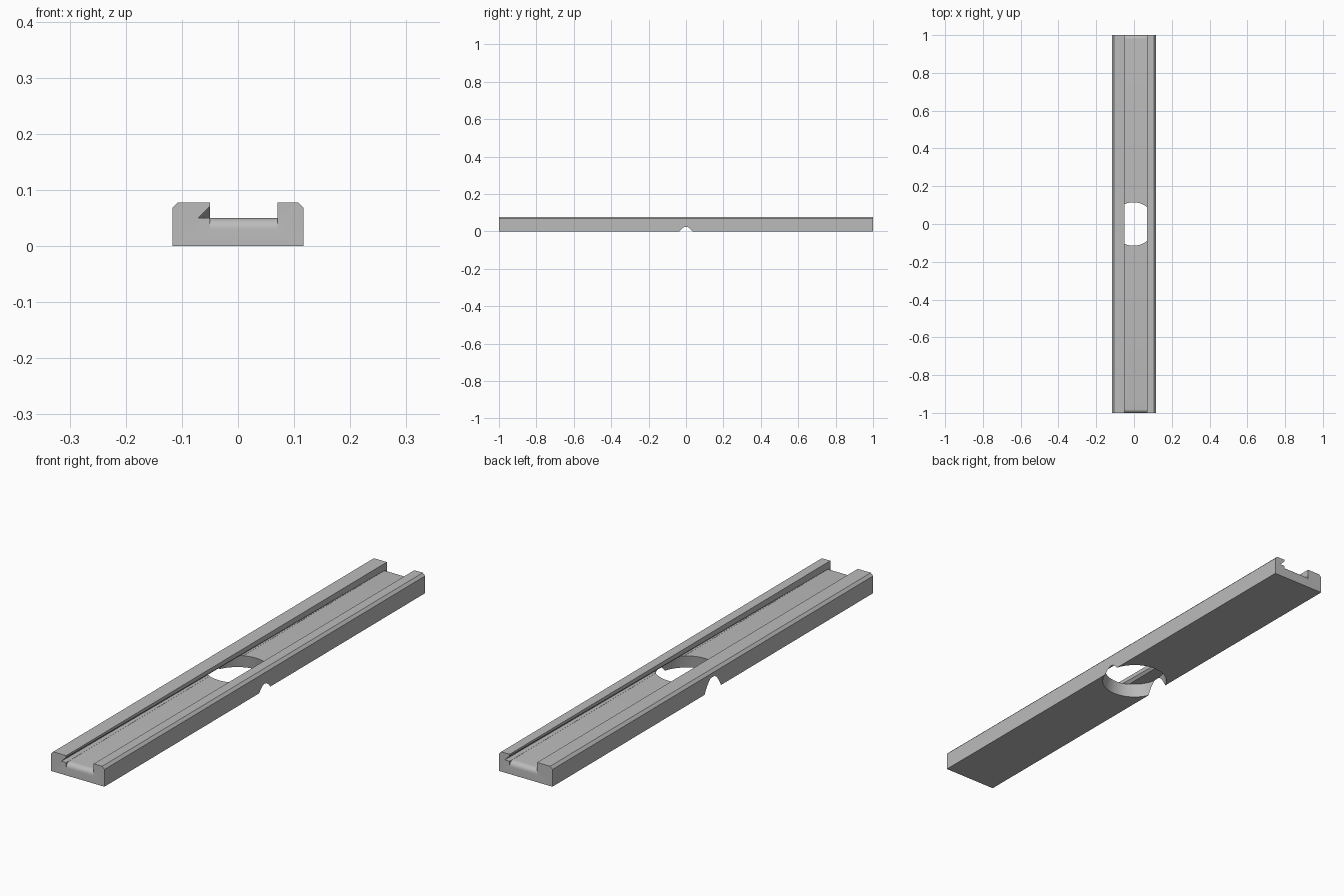
import bpy, bmesh, math

old = bpy.data.objects.get("Cube")
if old:
    bpy.data.objects.remove(old, do_unlink=True)

grey = bpy.data.materials.new("plain_grey")
grey.use_nodes = True
colour = (0.5, 0.5, 0.5, 1)
grey.diffuse_color = colour
grey.node_tree.nodes["Principled BSDF"].inputs["Base Color"].default_value = colour

W, H, C = 0.117, 0.078, 0.01     # half width, height, edge chamfer
LIP_L, LIP_R = -0.05, 0.07       # inner edges of the two rails
FLOOR, ROUND, UNDER = 0.05, 0.02, 0.02
STEPS = 8


def section(y):
    """Cross-section: each rail's undercut tapers away towards the other end."""
    left = UNDER * (1 - y) / 2 + 0.0004
    right = UNDER * (1 + y) / 2 + 0.0004
    d = max(0, abs(y) - (1 - ROUND))
    floor = FLOOR - ROUND + math.sqrt(max(0, ROUND**2 - d**2))
    ledge = FLOOR + 0.0005
    pts = [(-W, 0), (W, 0), (W, H - C), (W - C, H), (LIP_R, H),
           (LIP_R, ledge + right), (LIP_R + right, ledge), (LIP_R, ledge),
           (LIP_R, floor), (LIP_L, floor),
           (LIP_L, ledge), (LIP_L - left, ledge), (LIP_L, ledge + left),
           (LIP_L, H), (C - W, H), (-W, H - C)]
    return [(x, y, z) for x, z in pts]


# Channel bar lofted along y, with the slot floor rounded down at both ends
arc = [1 - ROUND + ROUND * math.sin(math.pi / 2 * i / STEPS) for i in range(STEPS + 1)]
stations = [-y for y in reversed(arc)] + arc
bm = bmesh.new()
rings = [[bm.verts.new(p) for p in section(y)] for y in stations]
for a, b in zip(rings, rings[1:]):
    for i in range(len(a)):
        j = (i + 1) % len(a)
        bm.faces.new((a[i], a[j], b[j], b[i]))
bm.faces.new(rings[0])
bm.faces.new(rings[-1])
bmesh.ops.recalc_face_normals(bm, faces=bm.faces)
mesh = bpy.data.meshes.new("channel_bar")
bm.to_mesh(mesh)
bm.free()
bar = bpy.data.objects.new("channel_bar", mesh)
bpy.context.collection.objects.link(bar)
mesh.materials.append(grey)

# Tapered round pocket from below, opening into the slot and nicking both sides
low, high = -0.02, 0.0515
bpy.ops.mesh.primitive_cone_add(vertices=64, radius1=0.125 - 0.2 * low,
                                radius2=0.125 - 0.2 * high, depth=high - low,
                                location=(-0.003, 0, (low + high) / 2))
cutter = bpy.context.object
cutter.name = "pocket_cutter"
cutter.data.materials.append(grey)
cutter.hide_render = True
cutter.hide_viewport = True
cut = bar.modifiers.new("pocket", 'BOOLEAN')
cut.object = cutter
cut.operation = 'DIFFERENCE'
cut.solver = 'EXACT'

# Bake the cut, then drop the helper
bpy.ops.object.select_all(action='DESELECT')
bpy.context.view_layer.objects.active = bar
bar.select_set(True)
bpy.ops.object.modifier_apply(modifier="pocket")
bpy.data.objects.remove(cutter, do_unlink=True)
bpy.ops.object.shade_smooth_by_angle(angle=math.radians(30))
